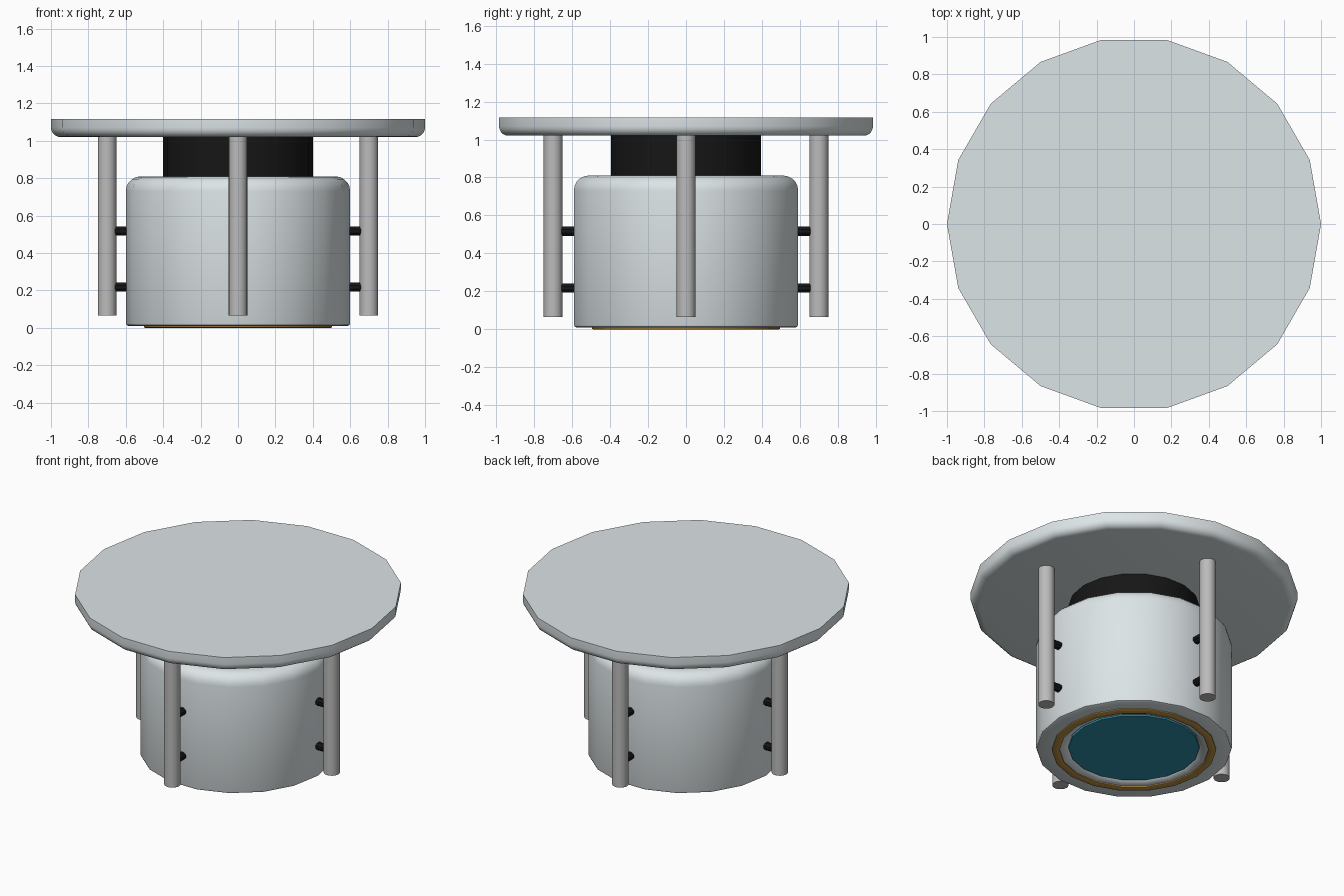
import bpy, bmesh, math
from mathutils import Matrix

if "Cube" in bpy.data.objects:
    bpy.data.objects.remove(bpy.data.objects["Cube"])

SIDES = 18


def material(name, rgb):
    m = bpy.data.materials.new(name)
    m.diffuse_color = (*rgb, 1)
    m.use_nodes = True
    m.node_tree.nodes["Principled BSDF"].inputs["Base Color"].default_value = m.diffuse_color
    return m


SHELL = material("pale_shell", (0.72, 0.78, 0.8))
STEEL = material("steel", (0.5, 0.5, 0.5))
BLACK = material("black", (0.008, 0.008, 0.008))
GOLD = material("gold", (0.5, 0.29, 0.06))
TEAL = material("teal", (0.03, 0.28, 0.4))


def finish(name, bm, mat):
    bmesh.ops.recalc_face_normals(bm, faces=bm.faces)
    me = bpy.data.meshes.new(name)
    bm.to_mesh(me)
    bm.free()
    me.materials.append(mat)
    ob = bpy.data.objects.new(name, me)
    bpy.context.collection.objects.link(ob)
    bpy.ops.object.select_all(action='DESELECT')
    ob.select_set(True)
    bpy.context.view_layer.objects.active = ob
    bpy.ops.object.shade_smooth_by_angle(angle=math.radians(35))
    return ob


def lathe(name, profile, mat, closed=False):
    """Revolve (radius, z) points; open profiles get flat end caps."""
    bm = bmesh.new()
    rings = [[bm.verts.new((r * math.cos(math.tau * i / SIDES),
                            r * math.sin(math.tau * i / SIDES), z))
              for i in range(SIDES)] for r, z in profile]
    pairs = list(zip(rings, rings[1:]))
    if closed:
        pairs.append((rings[-1], rings[0]))
    else:
        bm.faces.new(rings[0])
        bm.faces.new(rings[-1])
    for a, b in pairs:
        for i in range(SIDES):
            j = (i + 1) % SIDES
            bm.faces.new((a[i], a[j], b[j], b[i]))
    return finish(name, bm, mat)


def arc(r, z, rad, start, end, n=5):
    """Rounded corner points around centre (r, z)."""
    return [(r + rad * math.cos(math.radians(start + (end - start) * k / n)),
             z + rad * math.sin(math.radians(start + (end - start) * k / n)))
            for k in range(n + 1)]


def cylinder(name, radius, length, sides, matrix, mat):
    bm = bmesh.new()
    bmesh.ops.create_cone(bm, cap_ends=True, segments=sides, radius1=radius,
                          radius2=radius, depth=length, matrix=matrix)
    return finish(name, bm, mat)


# Top plate with rounded lower rim
lathe("top_plate", arc(0.95, 1.07, 0.05, -90, 0) + [(1.0, 1.117)], SHELL)

# Dark neck under the plate
lathe("neck", [(0.4, 0.78), (0.4, 1.03)], BLACK)

# Rounded housing with a shallow dished recess underneath
lathe("housing", [(0.395, 0.04), (0.41, 0.022), (0.435, 0.012), (0.46, 0.01)]
      + arc(0.585, 0.025, 0.015, -90, 0, 2)
      + arc(0.52, 0.73, 0.08, 0, 90), SHELL)

# Gold trim ring and lens
lathe("trim_ring", [(0.455, 0.014), (0.455, 0.003), (0.462, 0.0),
                    (0.497, 0.0), (0.503, 0.003), (0.503, 0.014)], GOLD, closed=True)
lathe("lens", [(0.4, 0.018), (0.4, 0.05)], TEAL)

# Four rods, each held by two radial pegs
for k, side in enumerate(("right", "back", "left", "front")):
    turn = Matrix.Rotation(k * math.pi / 2, 4, 'Z')
    cylinder(side + "_rod", 0.05, 0.96, 18,
             turn @ Matrix.Translation((0.7, 0, 0.545)), STEEL)
    for level, z in (("lower", 0.217), ("upper", 0.517)):
        cylinder(f"{side}_{level}_peg", 0.026, 0.12, 8,
                 turn @ Matrix.Translation((0.63, 0, z))
                 @ Matrix.Rotation(math.pi / 2, 4, 'Y')
                 @ Matrix.Rotation(math.pi / 8, 4, 'Z'), BLACK)
